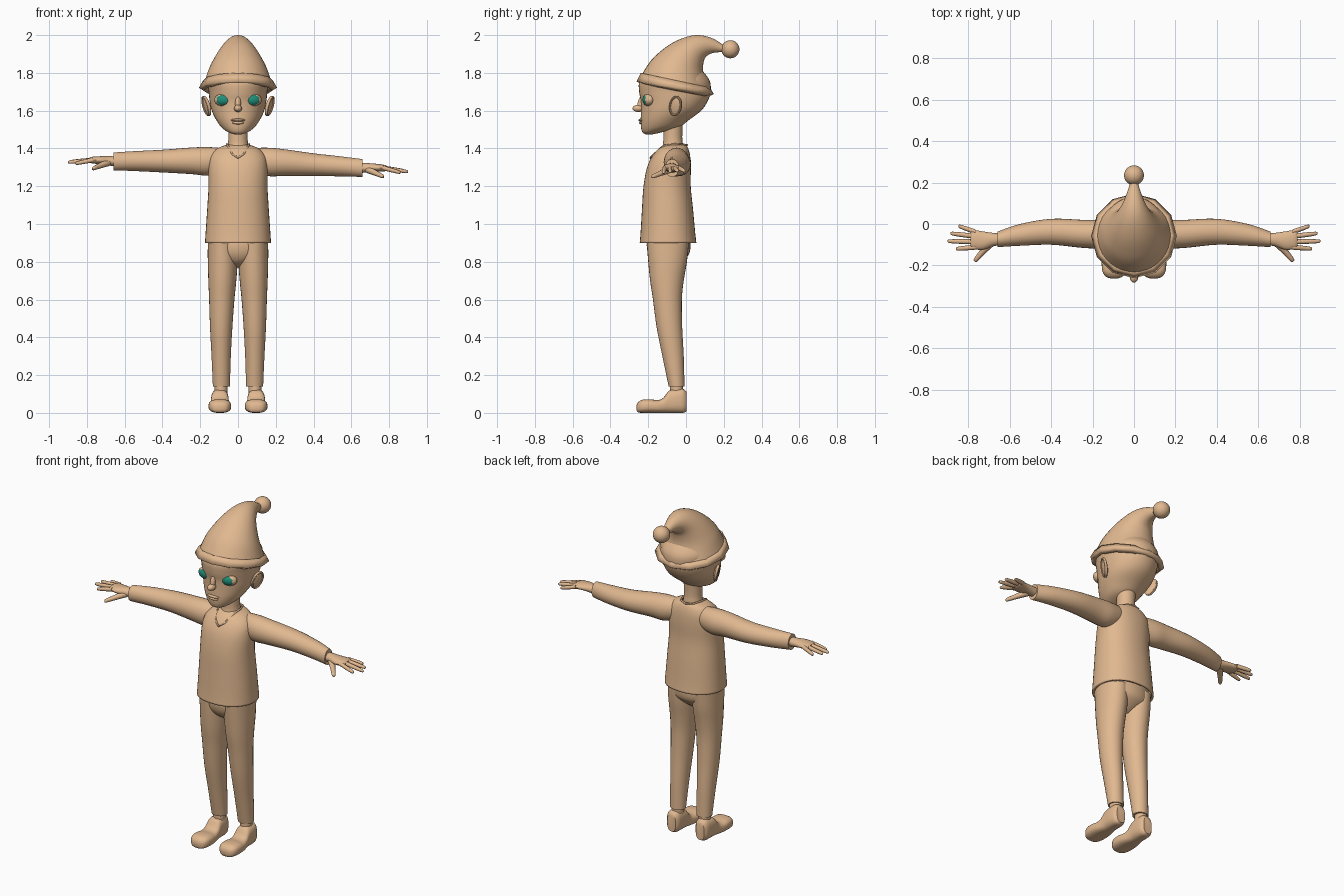
import bpy, bmesh, math
from mathutils import Vector, Matrix

if "Cube" in bpy.data.objects:
    bpy.data.objects.remove(bpy.data.objects["Cube"])


def material(name, rgb):
    m = bpy.data.materials.new(name)
    m.diffuse_color = (*rgb, 1)
    m.use_nodes = True
    m.node_tree.nodes["Principled BSDF"].inputs["Base Color"].default_value = m.diffuse_color
    return m


TAN = material("warm tan", (0.75, 0.48, 0.28))
TEAL = material("eye teal", (0.015, 0.27, 0.19))


def finish(name, bm, mats=(TAN,)):
    bmesh.ops.recalc_face_normals(bm, faces=bm.faces[:])
    me = bpy.data.meshes.new(name)
    bm.to_mesh(me)
    bm.free()
    for m in mats:
        me.materials.append(m)
    ob = bpy.data.objects.new(name, me)
    bpy.context.collection.objects.link(ob)
    return ob


def slant(f, b, rx, xc=0):
    """Ring given by its front and back (y, z) points and half width."""
    f, b = Vector((xc, *f)), Vector((xc, *b))
    return (f + b) / 2, Vector((rx, 0, 0)), (b - f) / 2


def flat(z, yf, yb, rx, xc=0):
    return slant((yf, z), (yb, z), rx, xc)


def loft(name, rings, n=28, sub=4, p=2.0, caps=True):
    """Smooth skin through elliptical rings (centre, u, v)."""
    pts = [rings[0], *rings, rings[-1]]
    fine = []
    for i in range(1, len(pts) - 2):
        for j in range(sub):
            t = j / sub
            fine.append([0.5 * (2 * b + (c - a) * t + (2 * a - 5 * b + 4 * c - d) * t * t
                                + (3 * b - a - 3 * c + d) * t ** 3)
                         for a, b, c, d in zip(*pts[i - 1:i + 3])])
    fine.append(rings[-1])
    bm = bmesh.new()
    rows = []
    for c, u, v in fine:
        row = []
        for k in range(n):
            a = 2 * math.pi * k / n
            cs, sn = math.cos(a), math.sin(a)
            row.append(bm.verts.new(c + u * math.copysign(abs(cs) ** (2 / p), cs)
                                    + v * math.copysign(abs(sn) ** (2 / p), sn)))
        rows.append(row)
    for r, s in zip(rows, rows[1:]):
        for k in range(n):
            bm.faces.new((r[k], r[(k + 1) % n], s[(k + 1) % n], s[k]))
    if caps:
        bm.faces.new(rows[0])
        bm.faces.new(rows[-1])
    return finish(name, bm)


def ball(name, loc, size, rot=None, mats=(TAN,), seg=28):
    bm = bmesh.new()
    bmesh.ops.create_uvsphere(bm, u_segments=seg, v_segments=seg // 2, radius=1)
    m = Matrix.Translation(loc) @ (rot or Matrix()) @ Matrix.Diagonal((*size, 1))
    bmesh.ops.transform(bm, matrix=m, verts=bm.verts[:])
    return finish(name, bm, mats)


def shell(ob, thickness):
    mod = ob.modifiers.new("thickness", "SOLIDIFY")
    mod.thickness, mod.offset = thickness, -1


# Shirt body
shell(loft("shirt", [
    flat(.90, -.245, .055, .175), flat(.96, -.24, .048, .171), flat(1.08, -.233, .037, .163),
    flat(1.2, -.225, .025, .156), flat(1.3, -.206, .026, .156), flat(1.36, -.178, .022, .146),
    flat(1.40, -.145, .012, .11), flat(1.42, -.115, .0, .058)], n=40, p=2.2, caps=False), .012)

# V-shaped collar
cu = bpy.data.curves.new("collar", "CURVE")
cu.dimensions, cu.bevel_depth = "3D", .005
sp = cu.splines.new("POLY")
path = [(0, -.188, 1.35), (.03, -.17, 1.37), (.055, -.115, 1.415), (.06, -.06, 1.423), (.04, -.01, 1.42),
        (0, .005, 1.418), (-.04, -.01, 1.42), (-.06, -.06, 1.423), (-.055, -.115, 1.415), (-.03, -.17, 1.37)]
sp.points.add(len(path) - 1)
for q, co in zip(sp.points, path):
    q.co = (*co, 1)
sp.use_cyclic_u = True
cu.materials.append(TAN)
bpy.context.collection.objects.link(bpy.data.objects.new("collar", cu))

# Trouser hips
loft("trouser_hips", [
    flat(.77, -.13, -.06, .025), flat(.80, -.175, -.02, .09), flat(.84, -.2, .016, .15),
    flat(.89, -.208, .024, .16), flat(.94, -.2, .02, .155)])

for s, side in ((-1, "right"), (1, "left")):
    # Trouser leg, ankle and shoe
    loft("trouser_leg_" + side, [flat(z, f, b, r, s * x) for z, f, b, r, x in (
        (.14, -.092, -.008, .045, .088), (.3, -.125, -.012, .051, .089), (.45, -.155, -.02, .059, .089),
        (.6, -.175, -.022, .067, .086), (.7, -.19, -.012, .074, .083), (.8, -.2, .005, .079, .081),
        (.9, -.208, .015, .079, .081))])
    loft("ankle_" + side, [flat(.1, -.085, -.015, .034, s * .09), flat(.16, -.085, -.015, .034, s * .09)], sub=1)
    loft("shoe_" + side, [slant((y, lo), (y, hi), r, s * .096) for y, lo, hi, r in (
        (-.262, .015, .04, .02), (-.254, .003, .056, .04), (-.23, 0, .07, .056), (-.19, 0, .072, .06),
        (-.15, 0, .068, .056), (-.12, 0, .08, .05), (-.09, 0, .117, .047), (-.05, 0, .126, .046),
        (-.015, 0, .127, .041), (.003, .008, .11, .028))], p=2.7)

    # Arms: one hangs a little lower than the other
    k = .01 if s < 0 else .073

    def at(x, y, z):
        return Vector((s * x, y, z - k * (x - .1)))

    def across(x, y, ry, z, rz):
        return at(x, y, z), Vector((0, ry, 0)), Vector((0, 0, rz))

    loft("sleeve_" + side, [across(x, (f + b) / 2, (b - f) / 2, (lo + hi) / 2, (hi - lo) / 2)
                            for x, f, b, lo, hi in (
        (.07, -.10, .0, 1.28, 1.40), (.16, -.117, .018, 1.258, 1.408), (.25, -.115, .02, 1.266, 1.406),
        (.4, -.1, .025, 1.276, 1.396), (.55, -.105, .0, 1.285, 1.39), (.66, -.112, -.037, 1.29, 1.384))])
    loft("palm_" + side, [across(*r) for r in (
        (.63, -.075, .028, 1.335, .027), (.68, -.075, .032, 1.34, .025), (.73, -.08, .044, 1.344, .021),
        (.775, -.075, .046, 1.345, .017), (.79, -.075, .035, 1.345, .01))], n=20)
    for i, (y0, x1, y1, z1) in enumerate(((-.112, .86, -.12, 1.328), (-.086, .9, -.083, 1.335),
                                          (-.06, .887, -.045, 1.338), (-.038, .847, -.01, 1.335))):
        loft(f"finger_{i + 1}_{side}", [
            across(.765 + (x1 - .765) * t, y0 + (y1 - y0) * t, r, 1.346 + (z1 - 1.346) * t, r)
            for t, r in ((0, .012), (.5, .0115), (.92, .009), (1, .004))], n=12, sub=3)
    loft("thumb_" + side, [(at(x, y, z), Vector((s * r * .7, r * .7, 0)), Vector((0, 0, r)))
                           for x, y, z, r in ((.685, -.085, 1.333, .021), (.73, -.133, 1.315, .015),
                                              (.763, -.172, 1.302, .011), (.77, -.181, 1.299, .005))], n=12)

    # Ear: thin disc with a raised rim, leaning outward
    tilt = Matrix.Rotation(s * .22, 4, 'Y') @ Matrix.Rotation(-s * .4, 4, 'Z') @ Matrix.Rotation(-.2, 4, 'X')
    ball("ear_" + side, (s * .164, -.055, 1.625), (.013, .033, .055), tilt)
    bm = bmesh.new()
    n, m = 28, 8
    grid = [[bm.verts.new((math.sin(b) * .009, math.cos(a) * (.03 + .006 * math.cos(b)),
                           math.sin(a) * (.05 + .006 * math.cos(b))))
             for b in (2 * math.pi * j / m for j in range(m))]
            for a in (2 * math.pi * i / n for i in range(n))]
    for i in range(n):
        for j in range(m):
            g, h = grid[i], grid[(i + 1) % n]
            bm.faces.new((g[j], g[(j + 1) % m], h[(j + 1) % m], h[j]))
    bmesh.ops.transform(bm, matrix=Matrix.Translation((s * .169, -.055, 1.625)) @ tilt, verts=bm.verts[:])
    finish("ear_rim_" + side, bm)

    # Eye: faces near the front centre form the iris
    turn = Matrix.Rotation(s * .25, 4, 'Z') @ Matrix.Rotation(math.pi / 2, 4, 'X')
    eye = ball("eye_" + side, (s * .08, -.199, 1.657), (.046, .033, .03), turn, (TAN, TEAL), 40)
    for f in eye.data.polygons:
        c = f.center
        if c.y < -.199 and ((c.x - s * .08) / .034) ** 2 + ((c.z - 1.657) / .0265) ** 2 < 1:
            f.material_index = 1

# Neck and head
loft("neck", [flat(1.36, -.155, -.02, .07), flat(1.41, -.125, -.015, .056), flat(1.46, -.12, -.02, .051),
              flat(1.56, -.12, -.015, .055)])
loft("head", [
    flat(1.475, -.215, -.175, .02), flat(1.485, -.23, -.13, .05), flat(1.51, -.238, -.04, .086),
    flat(1.55, -.24, .015, .115), flat(1.60, -.238, .08, .139), flat(1.65, -.239, .115, .15),
    flat(1.70, -.248, .13, .155), flat(1.76, -.245, .125, .16), flat(1.82, -.19, .08, .125)], n=40)
ball("nose_tip", (0, -.252, 1.612), (.021, .031, .019))
ball("nose_bridge", (0, -.238, 1.64), (.015, .018, .045), Matrix.Rotation(-.25, 4, 'X'))
ball("upper_lip", (0, -.236, 1.55), (.038, .016, .008))
ball("lower_lip", (0, -.234, 1.536), (.03, .016, .009))

# Pointed hat bending backwards, with faceted brim and bobble
loft("hat", [slant(f, b, r) for f, b, r in (
    ((-.235, 1.79), (.122, 1.715), .178), ((-.19, 1.86), (.098, 1.775), .155),
    ((-.14, 1.91), (.09, 1.815), .132), ((-.075, 1.957), (.092, 1.85), .106),
    ((.0, 1.99), (.1, 1.877), .08), ((.07, 2.0), (.118, 1.895), .057),
    ((.14, 1.983), (.145, 1.906), .037), ((.2, 1.947), (.19, 1.91), .02),
    ((.235, 1.93), (.225, 1.905), .014))], n=36)
shell(loft("hat_brim", [slant((-.262, 1.755), (.147, 1.688), .207), slant((-.24, 1.80), (.128, 1.722), .184)],
           n=12, sub=1, caps=False), .03)
ball("bobble", (0, .235, 1.925), (.048, .048, .048))

# Smooth shading with sharp edges kept
bpy.ops.object.select_all(action='DESELECT')
for ob in bpy.context.scene.objects:
    if ob.type == 'MESH':
        ob.select_set(True)
        bpy.context.view_layer.objects.active = ob
bpy.ops.object.shade_smooth_by_angle(angle=math.radians(40))
